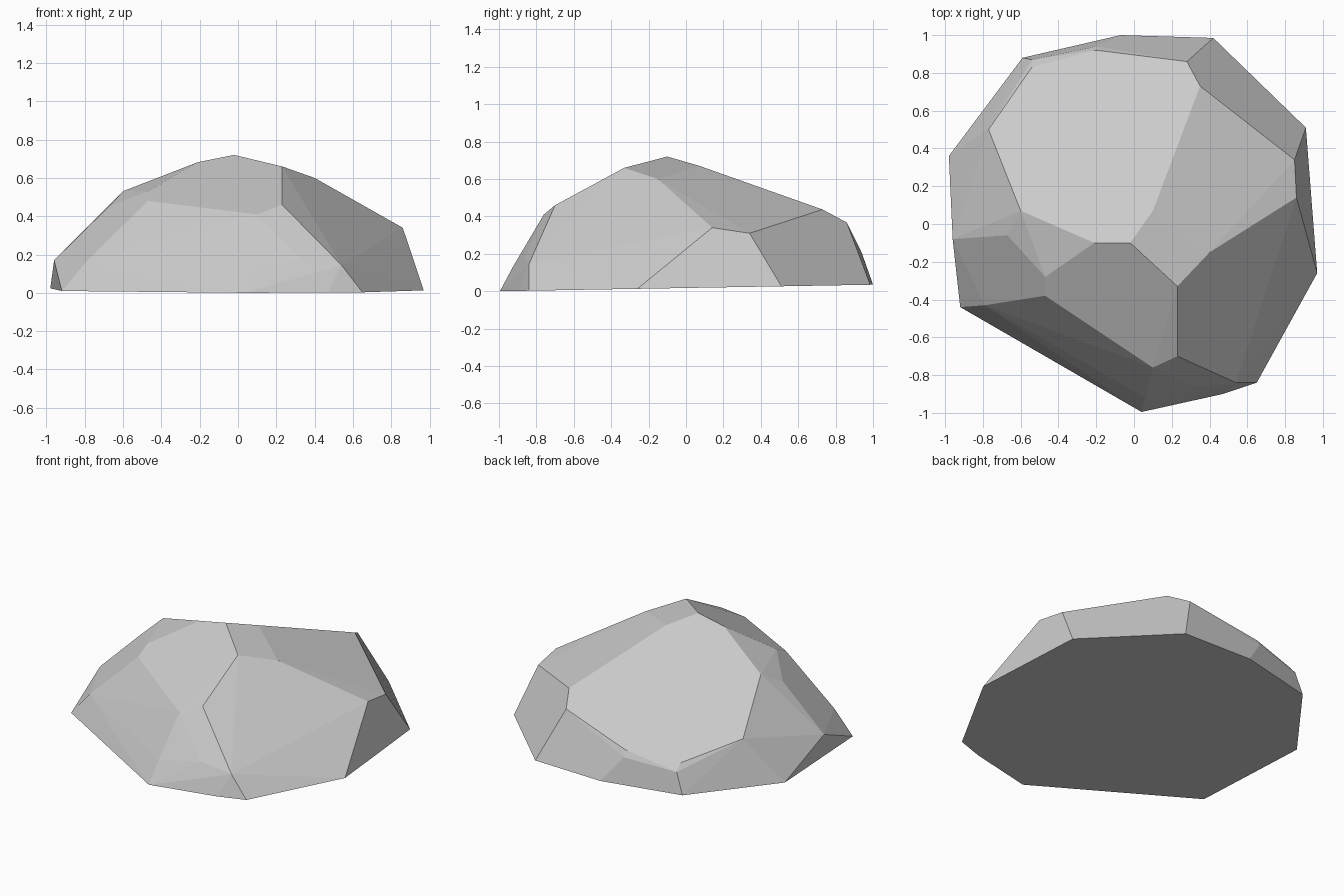
import bpy
import bmesh
import math

if "Cube" in bpy.data.objects:
    bpy.data.objects.remove(bpy.data.objects["Cube"])

# Ground outline; its slight tilt gives the height of each point
base_outline = [(-.07, 1.0), (.42, .985), (.91, .51), (.97, -.26), (.65, -.84),
                (.47, -.90), (.04, -.995), (-.92, -.44), (-.98, .36), (-.59, .88)]


def base_height(y):
    return 0.0175 * (y + 1)


# Large sloping top facet, lying on one plane through the peak
top_outline = [(-.02, -.10), (.10, .07), (.35, .73), (.28, .86), (-.20, .92),
               (-.54, .83), (-.77, .50), (-.60, .07), (-.21, -.10)]


def top_height(x, y):
    return 0.72 + 0.2 * (x + .02) - 0.43 * (y + .10)


# Chipped shoulder corners and the low break line around the sides
shoulder = [(.23, -.33, .66), (.40, -.15, .60), (.23, -.70, .46), (.10, -.76, .41),
            (-.47, -.38, .48), (-.47, -.28, .53), (-.67, -.06, .455)]
break_line = [(-.96, -.08, .17), (-.79, -.43, .165), (.06, -.92, .14),
              (.33, -.86, .18), (.54, -.84, .145), (.79, -.24, .21),
              (.86, .14, .34), (.85, .34, .31), (-.20, .94, .205), (-.54, .87, .17)]

# Faceted boulder: convex skin around the outlines, flat parts merged
points = [(x, y, base_height(y)) for x, y in base_outline]
points += [(x, y, top_height(x, y)) for x, y in top_outline]
points += shoulder + break_line

bm = bmesh.new()
for p in points:
    bm.verts.new(p)
hull = bmesh.ops.convex_hull(bm, input=bm.verts[:])
loose = [v for v in bm.verts if not v.link_faces]
bmesh.ops.delete(bm, geom=loose, context='VERTS')
bmesh.ops.dissolve_limit(bm, angle_limit=math.radians(2),
                         verts=bm.verts[:], edges=bm.edges[:])
bmesh.ops.recalc_face_normals(bm, faces=bm.faces[:])

mesh = bpy.data.meshes.new("boulder")
bm.to_mesh(mesh)
bm.free()
boulder = bpy.data.objects.new("boulder", mesh)
bpy.context.collection.objects.link(boulder)
